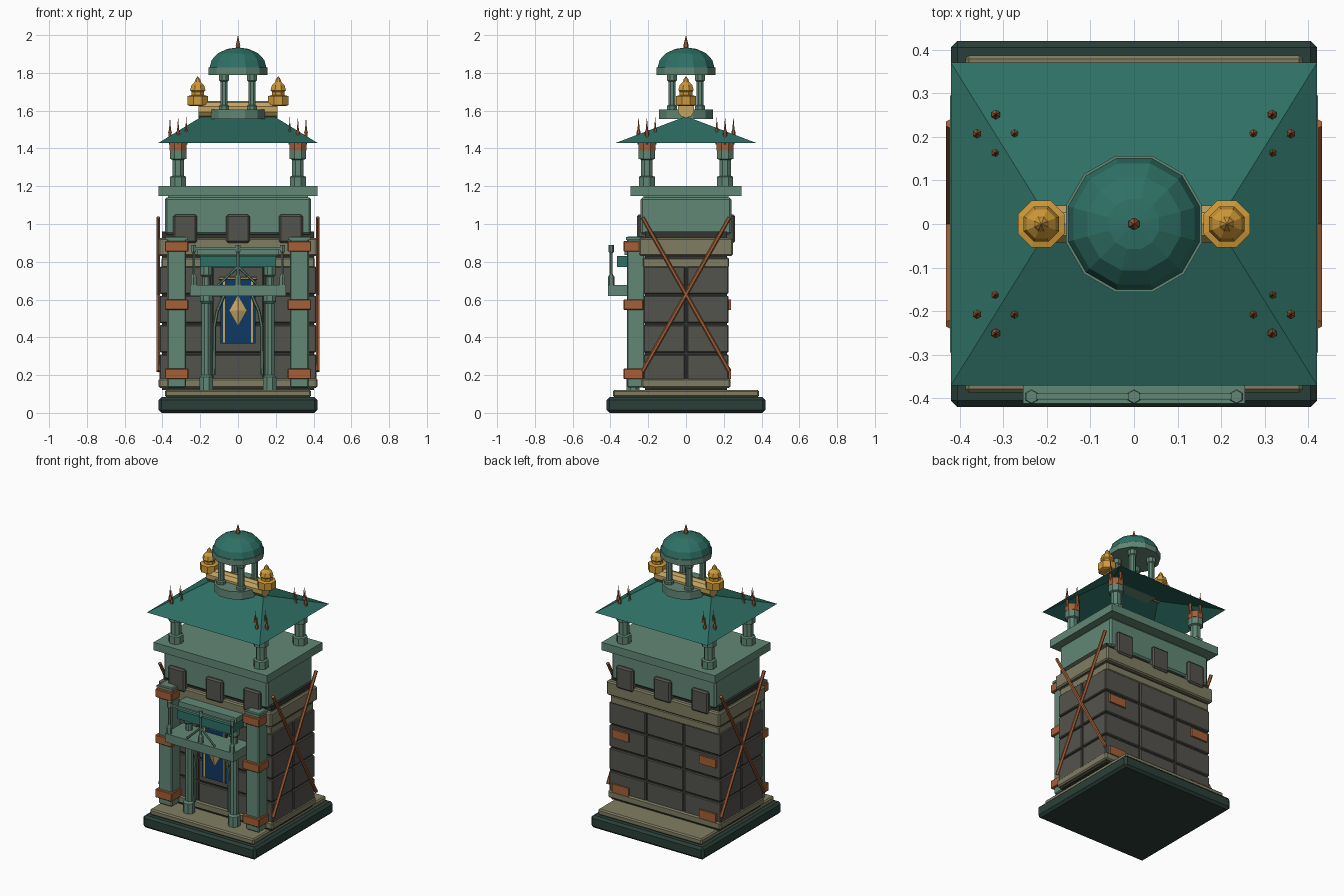
import bpy, bmesh, math
from mathutils import Vector

cube = bpy.data.objects.get("Cube")
if cube:
    bpy.data.objects.remove(cube, do_unlink=True)


def material(name, r, g, b):
    lin = [((c / 255 + 0.055) / 1.055) ** 2.4 for c in (r, g, b)] + [1]
    m = bpy.data.materials.new(name)
    m.use_nodes = True
    m.diffuse_color = lin
    m.node_tree.nodes["Principled BSDF"].inputs["Base Color"].default_value = lin
    return m


patina = material("pale patina", 98, 135, 118)
teal = material("teal roof", 46, 112, 101)
sand = material("sandstone", 128, 125, 98)
stone = material("grey stone", 84, 83, 77)
mortar = material("dark mortar", 52, 52, 48)
copper = material("copper", 166, 96, 56)
gold = material("gold", 208, 154, 56)
pale = material("pale gold", 196, 164, 98)
plinth_mat = material("dark base", 42, 62, 55)
navy = material("navy cloth", 15, 56, 98)


def finish(name, bm, mat):
    bmesh.ops.recalc_face_normals(bm, faces=bm.faces)
    me = bpy.data.meshes.new(name)
    bm.to_mesh(me)
    bm.free()
    me.materials.append(mat)
    ob = bpy.data.objects.new(name, me)
    bpy.context.collection.objects.link(ob)
    return ob


def box(name, mat, x0, x1, y0, y1, z0, z1, bevel=0):
    bm = bmesh.new()
    bmesh.ops.create_cube(bm, size=1)
    for v in bm.verts:
        v.co = ((x0 + x1) / 2 + v.co.x * (x1 - x0),
                (y0 + y1) / 2 + v.co.y * (y1 - y0),
                (z0 + z1) / 2 + v.co.z * (z1 - z0))
    ob = finish(name, bm, mat)
    if bevel:
        mod = ob.modifiers.new("bevel", "BEVEL")
        mod.width = bevel
        mod.segments = 1
    return ob


def lathe(name, mat, x, y, profile, n=8):
    """Stack of rings given as (radius, z); zero radius closes to a point."""
    bm = bmesh.new()
    rings = []
    for r, z in profile:
        if r == 0:
            rings.append([bm.verts.new((x, y, z))] * n)
        else:
            angles = [(i + 0.5) * math.tau / n for i in range(n)]
            rings.append([bm.verts.new((x + r * math.cos(a), y + r * math.sin(a), z)) for a in angles])
    for low, high in zip(rings, rings[1:]):
        for i in range(n):
            j = (i + 1) % n
            bm.faces.new(list(dict.fromkeys((low[i], low[j], high[j], high[i]))))
    for ring in (rings[0], rings[-1]):
        if len(set(ring)) == n:
            bm.faces.new(ring)
    return finish(name, bm, mat)


def rod(name, mat, a, b, r, n=6):
    a, b = Vector(a), Vector(b)
    bm = bmesh.new()
    bmesh.ops.create_cone(bm, cap_ends=True, segments=n, radius1=r, radius2=r, depth=(b - a).length)
    bm.transform((b - a).to_track_quat("Z", "Y").to_matrix().to_4x4())
    bmesh.ops.translate(bm, verts=bm.verts, vec=(a + b) / 2)
    return finish(name, bm, mat)


# Base steps
box("plinth", plinth_mat, -.42, .42, -.42, .42, 0, .083, .015)
box("step", sand, -.387, .387, -.387, .387, .083, .122, .008)

# Stone body: mortar core with courses of blocks
box("wall_core", mortar, -.403, .403, -.218, .218, .12, .96)
GAP = .005
for row in range(4):
    z = .16 + row * .155
    for col in range(3):
        x = -.42 + col * .28
        for y in (-.23, 0):
            box("wall_block", stone, x + GAP, x + .28 - GAP, y + GAP, y + .23 - GAP,
                z + GAP, z + .155 - GAP, .005)
box("base_course", sand, -.42, .42, -.235, .235, .133, .183, .008)
box("lower_cornice", sand, -.405, .405, -.228, .228, .77, .822, .006)
box("upper_cornice", sand, -.42, .42, -.248, .248, .83, .925, .008)

# Parapet and terrace slab
box("parapet", patina, -.387, .387, -.24, .24, .945, 1.14, .01)
box("parapet_neck", patina, -.37, .37, -.225, .225, 1.13, 1.16)
box("terrace_slab", patina, -.422, .422, -.295, .295, 1.147, 1.2)
for x in (-.28, 0, .28):
    for y in (-.23, .23):
        box("parapet_block", stone, x - .063, x + .063, y - .03, y + .03, .9, 1.05, .01)

# Side cross braces
for s in (-1, 1):
    for t in (-1, 1):
        rod("cross_brace", copper, (s * .422, -.23 * t, .22), (s * .422, .23 * t, 1.035), .011)

# Front pilasters with copper bands that continue to the rear wall
for s in (-1, 1):
    x = s * .325
    box("pilaster", patina, x - .05, x + .05, -.312, -.22, .135, .935, .006)
    box("pilaster_cap", patina, x - .058, x + .058, -.318, -.22, .915, .93)
    for z in (.207, .573, .882):
        box("copper_band", copper, x - .062, x + .062, -.33, -.225, z - .028, z + .028, .004)
        box("rear_band", copper, x - .062, x + .062, .215, .237, z - .028, z + .028)

# Roof posts with a copper collar and four spikes
for sx in (-1, 1):
    for sy in (-1, 1):
        x, y = sx * .317, sy * .207
        lathe("roof_post", patina, x, y, [(.046, 1.2), (.046, 1.25), (.033, 1.255), (.033, 1.34),
                                          (.047, 1.345), (.047, 1.39)])
        lathe("post_collar", copper, x, y, [(.049, 1.39), (.049, 1.435)])
        for dx, dy in ((1, 0), (-1, 0), (0, 1), (0, -1)):
            lathe("roof_spike", copper, x + dx * .043, y + dy * .044,
                  [(.006, 1.42), (.011, 1.485), (.006, 1.5), (0, 1.567)], 6)

# Hipped roof shell
bm = bmesh.new()
eave = [bm.verts.new((x, y, 1.43)) for x, y in ((-.42, -.37), (.42, -.37), (.42, .37), (-.42, .37))]
west, east = [bm.verts.new((x, 0, 1.57)) for x in (-.19, .19)]
for f in ((eave[0], eave[1], east, west), (eave[1], eave[2], east),
          (eave[2], eave[3], west, east), (eave[3], eave[0], west)):
    bm.faces.new(f)
finish("hipped_roof", bm, teal)

# Ridge beam and lanterns at its ends
rod("ridge_beam", pale, (-.21, 0, 1.607), (.21, 0, 1.607), .045, 10)
for s in (-1, 1):
    lathe("ridge_lantern", gold, s * .213, 0,
          [(.045, 1.625), (.058, 1.63), (.058, 1.677), (.036, 1.682), (.036, 1.7),
           (.044, 1.708), (.036, 1.735), (.018, 1.752), (.014, 1.765), (0, 1.783)])

# Cupola
lathe("cupola_drum", patina, 0, 0, [(.147, 1.555), (.147, 1.607)], 12)
for sx in (-1, 1):
    for sy in (-1, 1):
        lathe("cupola_post", patina, sx * .074, sy * .074,
              [(.029, 1.6), (.029, 1.625), (.021, 1.63), (.021, 1.755), (.029, 1.76), (.029, 1.795)])
lathe("dome_ring", patina, 0, 0, [(.162, 1.79), (.162, 1.828)], 12)
dome = [(.156 * math.cos(i * math.pi / 8), 1.828 + .107 * math.sin(i * math.pi / 8)) for i in range(4)]
lathe("dome", teal, 0, 0, dome + [(0, 1.935)], 12)
lathe("dome_spike", copper, 0, 0, [(.012, 1.92), (.014, 1.945), (0, 2)], 6)

# Porch: balcony deck, columns, brackets and canopy
box("balcony_deck", patina, -.255, .255, -.412, -.22, .618, .676)
box("canopy", teal, -.2, .2, -.365, -.22, .772, .83)
box("canopy_cap", patina, -.215, .215, -.325, -.22, .835, .87)
for s in (-1, 1):
    x = s * .168
    lathe("porch_column", patina, x, -.28, [(.038, .122), (.038, .19), (.027, .2), (.027, .58),
                                            (.036, .59), (.036, .62)])
    lathe("canopy_post", patina, x, -.28, [(.022, .67), (.022, .72), (.034, .73), (.034, .775)])
    arch = [(.128, .2), (.125, .46), (.11, .54), (.075, .62)]
    for (xa, za), (xb, zb) in zip(arch, arch[1:]):
        rod("arch_rib", patina, (s * xa, -.28, za), (s * xb, -.28, zb), .009)
    rod("rail_brace", patina, (0, -.395, .775), (s * .105, -.395, .676), .007)

# Balcony railing
box("hand_rail", patina, -.24, .24, -.403, -.389, .862, .876)
for x in (-.235, 0, .235):
    lathe("rail_post", patina, x, -.396,
          [(.017, .676), (.017, .72), (.008, .735), (.008, .845), (.015, .855), (.015, .89)], 6)

# Hanging banner
box("banner", navy, -.092, .092, -.25, -.241, .367, .71)
rod("banner_rod", pale, (-.1, -.248, .712), (.1, -.248, .712), .008)
for s in (-1, 1):
    box("banner_stripe", pale, s * .074 - .005, s * .074 + .005, -.254, -.249, .372, .705)
bm = bmesh.new()
rim = [bm.verts.new((x, -.2505, z)) for x, z in ((-.045, .542), (0, .462), (.045, .542), (0, .622))]
peak = bm.verts.new((0, -.268, .542))
for i in range(4):
    bm.faces.new((rim[i], rim[(i + 1) % 4], peak))
bm.faces.new(rim)
finish("banner_diamond", bm, pale)
